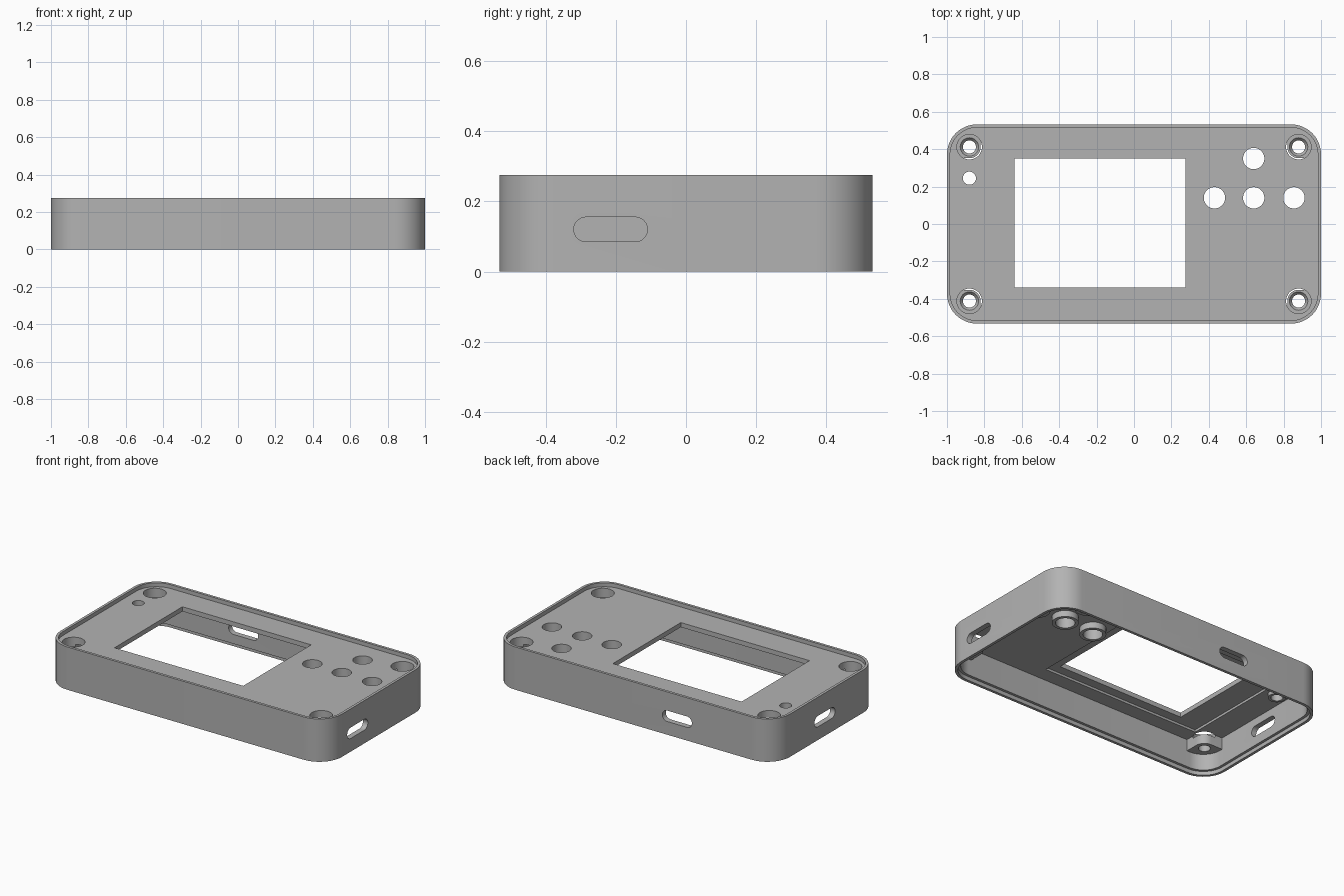
import bpy
import bmesh
from math import cos, sin, pi, radians
from mathutils import Matrix, Vector

if "Cube" in bpy.data.objects:
    bpy.data.objects.remove(bpy.data.objects["Cube"], do_unlink=True)

grey = bpy.data.materials.new("plain_grey")
grey.use_nodes = True
GREY = (0.45, 0.45, 0.45, 1)
grey.diffuse_color = GREY
grey.node_tree.nodes["Principled BSDF"].inputs["Base Color"].default_value = GREY

LENGTH, WIDTH, HEIGHT, CORNER = 2.0, 1.065, 0.275, 0.16
PLATE_TOP, PLATE_UNDER = 0.25, 0.205


def prism(name, w, d, r, z0, z1, x=0, y=0, flare=1.0, turn=None):
    """Upright rounded-rectangle prism; flare scales the upper outline."""
    outline = []
    for q, (sx, sy) in enumerate([(1, 1), (-1, 1), (-1, -1), (1, -1)]):
        steps = 12 if r > 0 else 0
        for i in range(steps + 1):
            a = (q + i / max(steps, 1)) * pi / 2
            p = Vector((sx * (w / 2 - r) + r * cos(a), sy * (d / 2 - r) + r * sin(a)))
            if not outline or (p - outline[-1]).length > 1e-5:
                outline.append(p)
    if (outline[0] - outline[-1]).length < 1e-5:
        outline.pop()
    bm = bmesh.new()
    low = [bm.verts.new((p.x, p.y, z0)) for p in outline]
    top = [bm.verts.new((p.x * flare, p.y * flare, z1)) for p in outline]
    bm.faces.new(low[::-1])
    bm.faces.new(top)
    n = len(outline)
    for i in range(n):
        j = (i + 1) % n
        bm.faces.new((low[i], low[j], top[j], top[i]))
    if turn:
        bm.transform(turn)
    bm.transform(Matrix.Translation((x, y, 0)))
    mesh = bpy.data.meshes.new(name)
    bm.to_mesh(mesh)
    bm.free()
    mesh.materials.append(grey)
    obj = bpy.data.objects.new(name, mesh)
    bpy.context.collection.objects.link(obj)
    return obj


def disc(name, r, z0, z1, x, y, flare=1.0):
    return prism(name, 2 * r, 2 * r, r, z0, z1, x, y, flare)


def activate(obj):
    bpy.ops.object.select_all(action='DESELECT')
    obj.select_set(True)
    bpy.context.view_layer.objects.active = obj


def combine(obj, tool, operation='DIFFERENCE'):
    """Apply a boolean and throw the tool away."""
    activate(obj)
    mod = obj.modifiers.new("cut", 'BOOLEAN')
    mod.operation, mod.solver, mod.object = operation, 'EXACT', tool
    bpy.ops.object.modifier_apply(modifier=mod.name)
    bpy.data.objects.remove(tool, do_unlink=True)


def finish(obj):
    activate(obj)
    bpy.ops.object.shade_smooth_by_angle(angle=radians(30))


def inset_prism(name, inset, z0, z1):
    return prism(name, LENGTH - 2 * inset, WIDTH - 2 * inset, CORNER - inset, z0, z1)


# Case shell: cavity below, stepped rim at the bottom, thin lip on top
shell = inset_prism("case_shell", 0, 0, HEIGHT)
combine(shell, inset_prism("cavity", 0.035, -0.1, PLATE_UNDER))
combine(shell, inset_prism("bottom_step", 0.018, -0.1, 0.025))
combine(shell, inset_prism("top_recess", 0.017, PLATE_TOP, 0.4))

# Screen window and the pocket around it on the underside
combine(shell, prism("pocket", 1.135, 0.8, 0, 0.1, 0.22, -0.2325, 0))
combine(shell, prism("window", 0.915, 0.69, 0, 0.1, 0.4, -0.1825, 0.005))

# Slots through the right, left and back walls
SLOT_Z = 0.12
for x, y, angle in [(1, -0.215, 0), (-1, 0.02, 0), (-0.31, WIDTH / 2, pi / 2)]:
    turn = (Matrix.Translation((0, 0, SLOT_Z)) @ Matrix.Rotation(angle, 4, 'Z')
            @ Matrix.Rotation(pi / 2, 4, 'Y'))
    combine(shell, prism("slot", 0.07, 0.21, 0.035, -0.1, 0.1, x, y, turn=turn))

# Button holes with guide tubes: x, y, hole radius, tube radius, tube end
BUTTONS = [(0.43, 0.14, 0.057, 0.078, 0.165), (0.64, 0.14, 0.057, 0.078, 0.165),
           (0.855, 0.14, 0.057, 0.078, 0.165), (0.64, 0.35, 0.057, 0.078, 0.165),
           (-0.88, 0.245, 0.035, 0.052, 0.18)]
for x, y, hole, outer, end in BUTTONS:
    combine(shell, disc("hole", hole, 0.1, 0.4, x, y))
    tube = disc("button_tube", outer, end, PLATE_UNDER + 0.01, x, y)
    combine(tube, disc("bore", hole, 0.1, 0.4, x, y))
    finish(tube)

# Corner screw posts with head recess, countersink and through hole
SEAT = 0.19
for sx in (1, -1):
    for sy in (1, -1):
        x, y = 0.88 * sx, 0.412 * sy
        combine(shell, disc("head_hole", 0.067, SEAT, 0.4, x, y))
        post = disc("screw_post", 0.06, 0.13, PLATE_UNDER + 0.01, x, y)
        for w, d, ox, oy in [(0.2, 0.12, 0.1, 0), (0.12, 0.2, 0, 0.1), (0.2, 0.2, 0.1, 0.1)]:
            combine(post, prism("arm", w, d, 0, 0.13, PLATE_UNDER + 0.01,
                                x + sx * ox, y + sy * oy), 'UNION')
        combine(post, inset_prism("limit", 0.025, 0, 0.3), 'INTERSECT')
        combine(post, disc("head_recess", 0.067, SEAT, 0.4, x, y))
        combine(post, disc("countersink", 0.035, 0.172, SEAT + 0.001, x, y, 0.05 / 0.035))
        combine(post, disc("screw_hole", 0.035, 0, 0.4, x, y))
        finish(post)

finish(shell)
